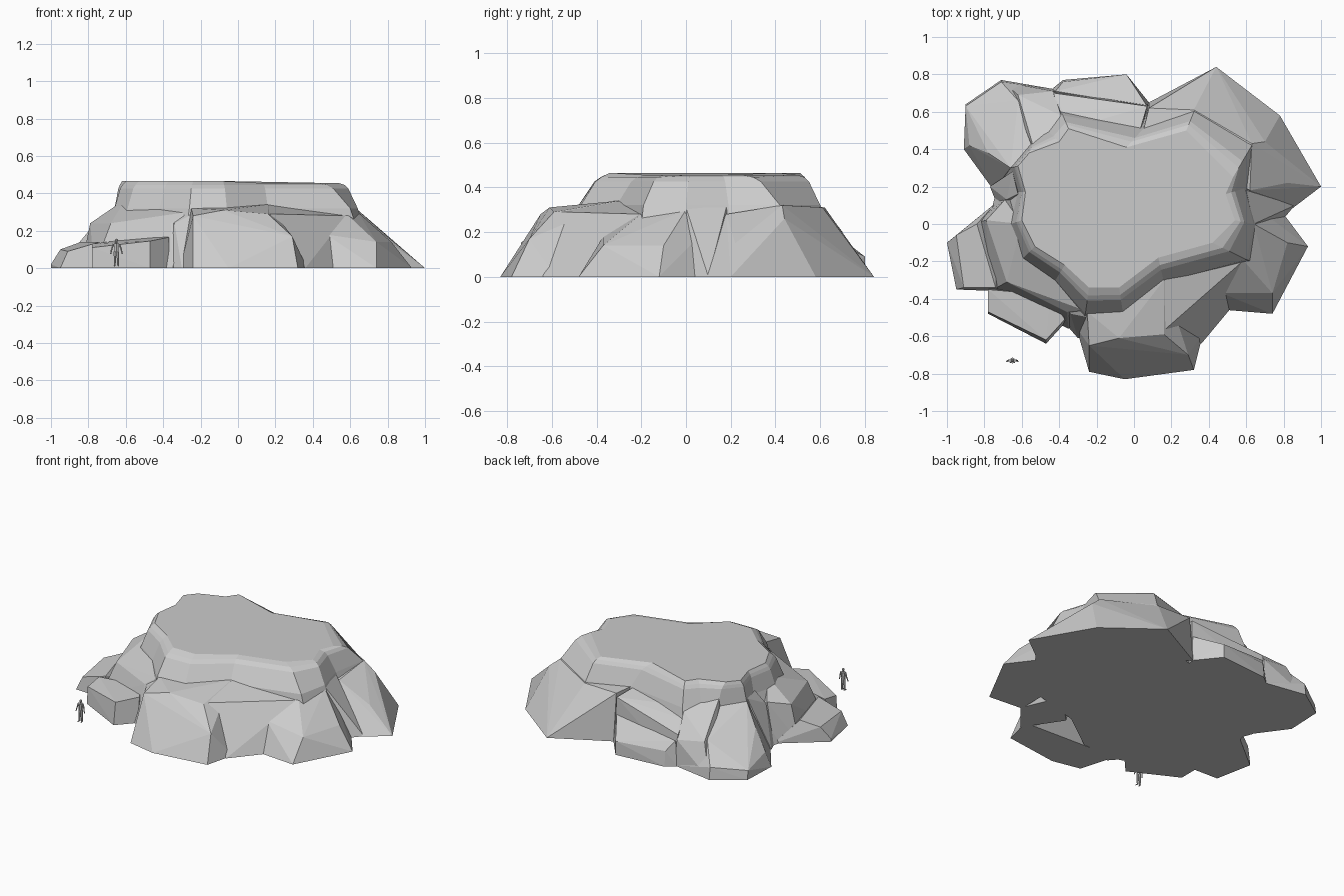
import bpy, bmesh
from mathutils import Vector


def finish(bm, name):
    bmesh.ops.recalc_face_normals(bm, faces=bm.faces)
    mesh = bpy.data.meshes.new(name)
    bm.to_mesh(mesh)
    bm.free()
    obj = bpy.data.objects.new(name, mesh)
    bpy.context.collection.objects.link(obj)
    return obj


def loft(name, rings):
    bm = bmesh.new()
    rows = [[bm.verts.new(p) for p in ring] for ring in rings]
    n = len(rows[0])
    for a, b in zip(rows, rows[1:]):
        for i in range(n):
            j = (i + 1) % n
            bm.faces.new((a[i], a[j], b[j], b[i]))
    bm.faces.new(rows[0][::-1])
    bm.faces.new(rows[-1])
    return finish(bm, name)


def crag(name, base, top):
    """Faceted rock block: ground outline plus the corners of its upper faces."""
    bm = bmesh.new()
    for x, y in base:
        bm.verts.new((x, y, 0))
    for p in top:
        bm.verts.new(p)
    bmesh.ops.convex_hull(bm, input=bm.verts)
    loose = [v for v in bm.verts if not v.link_faces]
    bmesh.ops.delete(bm, geom=loose, context='VERTS')
    bmesh.ops.dissolve_limit(bm, angle_limit=0.03, verts=bm.verts, edges=bm.edges)
    return finish(bm, name)


# flat-topped core: rim outline and the wider ledge below it
rim = [(.49, .16), (.53, .25), (.28, .5), (-.04, .41), (-.35, .51), (-.4, .44),
       (-.56, .38), (-.62, .31), (-.58, .17), (-.6, .02), (-.53, -.12),
       (-.37, -.22), (-.24, -.34), (-.08, -.34), (.13, -.18), (.42, -.1), (.54, .02)]
ledge = [(.59, .19), (.63, .42), (.32, .6), (.05, .51), (-.38, .58), (-.46, .5),
         (-.54, .44), (-.66, .3), (-.62, .17), (-.66, 0), (-.59, -.18), (-.42, -.3),
         (-.26, -.48), (-.06, -.47), (.16, -.31), (.6, -.19), (.64, 0)]


def blend(t, z):
    return [(a[0] + (b[0] - a[0]) * t, a[1] + (b[1] - a[1]) * t, z)
            for a, b in zip(rim, ledge)]


loft("mesa_core", [[(x * 1.18, y * 1.18, 0) for x, y in ledge], blend(1, .32),
                   blend(.5, .425), blend(.3, .445),
                   [(x, y, .465 - .01 * (x > 0)) for x, y in rim]])

# buttresses on the front and right
crag("front_buttress",
     [(-.24, -.79), (-.05, -.83), (.32, -.78), (.37, -.58), (-.31, -.55)],
     [(-.24, -.65, .28), (-.08, -.61, .31), (.16, -.59, .29), (.29, -.7, .17),
      (-.25, -.47, .32), (.16, -.3, .34)])
crag("front_right_slope",
     [(.36, -.64), (.51, -.46), (.2, -.4), (.4, -.2)],
     [(.33, -.52, .17), (.47, -.37, .18), (.17, -.56, .29), (.58, -.2, .28), (.15, -.3, .34)])
crag("right_buttress",
     [(.5, -.46), (.74, -.48), (.93, -.12), (.81, .04), (.5, .05)],
     [(.47, -.37, .18), (.74, -.37, .14), (.82, -.1, .14), (.73, .03, .15),
      (.58, -.19, .29), (.64, 0, .3)])
crag("right_back_buttress",
     [(1, .2), (.78, .58), (.44, .84), (.08, .65), (.79, .04)],
     [(.82, .22, .15), (.62, .18, .28), (.7, .44, .26), (.63, .43, .32),
      (.32, .61, .31), (.08, .62, .31), (.05, .5, .32)])
crag("right_gully",
     [(.81, .04), (.86, .1), (.6, -.08), (.6, .25)],
     [(.73, .03, .15), (.64, 0, .31), (.6, .18, .31)])

# stepped blocks on the back
crag("back_lower_step",
     [(-.04, .8), (-.38, .77), (-.44, .72), (.08, .65), (-.45, .5), (0, .5)],
     [(-.38, .76, .1), (-.04, .8, .09), (-.42, .71, .16), (.07, .63, .18)])
crag("back_upper_step",
     [(-.43, .72), (.08, .64), (.02, .4), (-.4, .45)],
     [(-.43, .7, .2), (.07, .63, .29), (-.38, .6, .26), (.02, .46, .33), (-.38, .5, .3)])

# ridge at the left back corner, stepping up to the rim
crag("left_back_ridge",
     [(-.71, .77), (-.9, .64), (-.91, .4), (-.75, .18), (-.42, .72)],
     [(-.9, .63, .06), (-.71, .76, .08), (-.88, .42, .1), (-.78, .38, .22),
      (-.62, .66, .2), (-.5, .45, .33), (-.66, .3, .33)])
crag("left_back_step",
     [(-.7, .76), (-.42, .72), (-.36, .5), (-.6, .4)],
     [(-.62, .69, .2), (-.43, .71, .17), (-.39, .58, .3), (-.38, .5, .35), (-.54, .42, .37)])

# terraces and slab on the left
crag("left_lower_terrace",
     [(-1, -.1), (-.95, -.35), (-.7, -.36), (-.73, .12)],
     [(-1, -.1, .02), (-.95, -.06, .1), (-.91, -.34, .09), (-.84, 0, .14), (-.74, -.34, .14)])
crag("left_upper_terrace",
     [(-.84, .01), (-.77, -.36), (-.35, -.56), (-.25, -.48), (-.5, .12), (-.73, .12)],
     [(-.79, .02, .24), (-.68, -.31, .24), (-.36, -.47, .24), (-.27, -.46, .3),
      (-.38, -.27, .34), (-.6, 0, .37), (-.69, .13, .27)])
crag("left_gully",
     [(-.77, .2), (-.73, .1), (-.55, .1), (-.6, .3)],
     [(-.68, .13, .26), (-.62, .16, .34), (-.65, .28, .34)])
crag("left_front_slab",
     [(-.78, -.34), (-.78, -.48), (-.47, -.64), (-.37, -.53), (-.4, -.4)],
     [(-.78, -.35, .13), (-.78, -.47, .11), (-.47, -.62, .145), (-.37, -.51, .165), (-.45, -.38, .17)])
crag("front_gully",
     [(-.37, -.53), (-.3, -.61), (-.2, -.6), (-.35, -.4)],
     [(-.34, -.48, .24), (-.24, -.5, .29), (-.38, -.38, .27)])


# small standing figure for scale
def limb(bm, a, b, r1, r2):
    a, b = Vector(a), Vector(b)
    res = bmesh.ops.create_cone(bm, cap_ends=True, segments=6, radius1=r1,
                                radius2=r2, depth=(b - a).length)
    rot = Vector((0, 0, 1)).rotation_difference(b - a).to_matrix()
    for v in res["verts"]:
        v.co = rot @ v.co + (a + b) / 2


bm = bmesh.new()
cx, cy = -.65, -.73
limb(bm, (cx, cy, .085), (cx, cy, .132), .011, .016)
limb(bm, (cx, cy, .13), (cx, cy, .142), .005, .005)
for s in (-1, 1):
    limb(bm, (cx + s * .009, cy, .014), (cx + s * .007, cy, .09), .005, .009)
    limb(bm, (cx + s * .009, cy + .004, .014), (cx + s * .012, cy - .014, .013), .004, .003)
    limb(bm, (cx + s * .015, cy, .129), (cx + s * .025, cy, .103), .006, .004)
    limb(bm, (cx + s * .025, cy, .103), (cx + s * .031, cy - .006, .076), .004, .003)
head = bmesh.ops.create_icosphere(bm, subdivisions=1, radius=.01)
for v in head["verts"]:
    v.co += Vector((cx, cy, .148))
finish(bm, "scale_figure")
